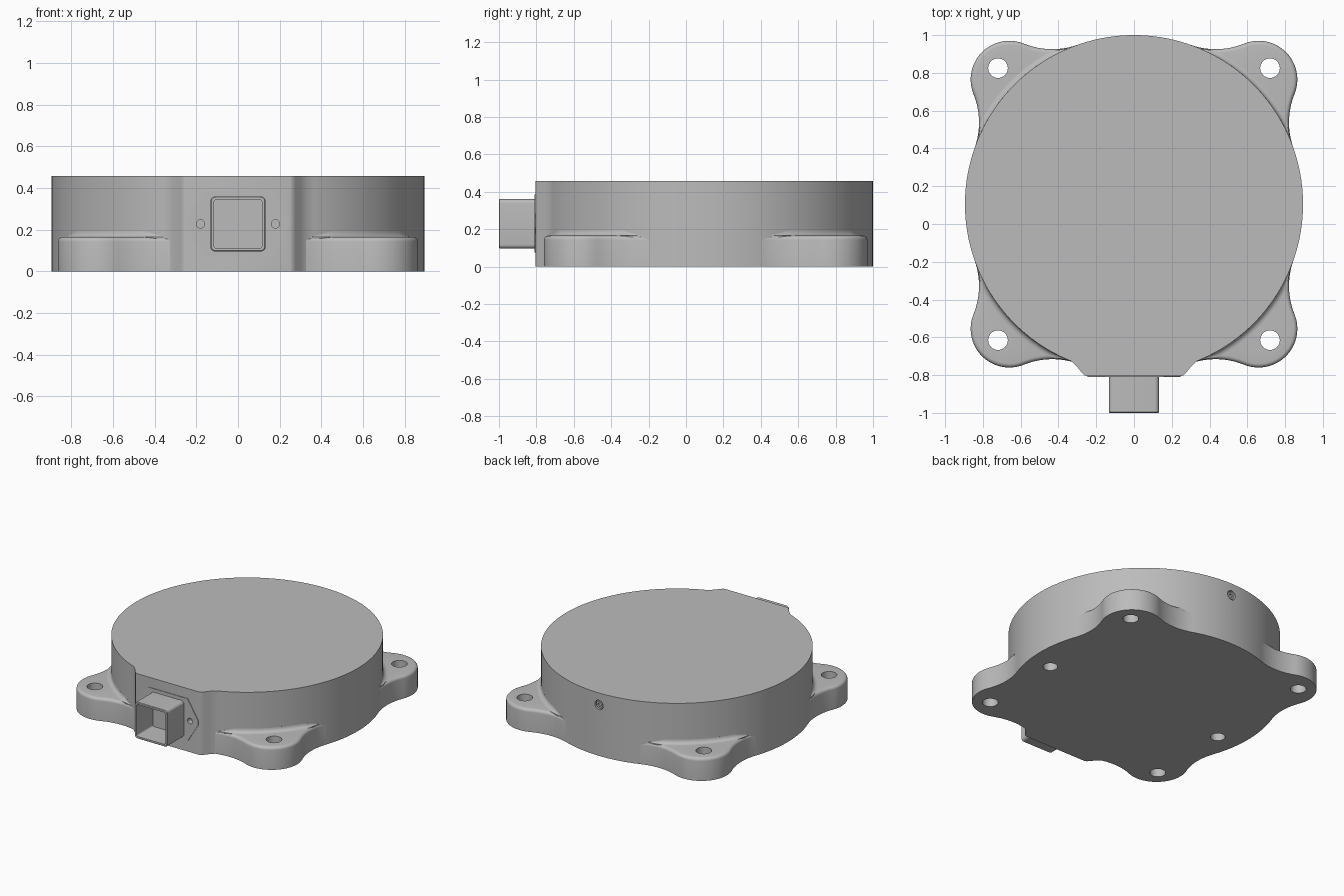
import bpy, bmesh, math
from math import sin, cos, radians, pi
from mathutils import Vector

if "Cube" in bpy.data.objects:
    bpy.data.objects.remove(bpy.data.objects["Cube"], do_unlink=True)

CY = 0.105        # centre of the round housing along y
R = 0.895         # housing radius
H = 0.457         # housing height
LUG_Z = 0.165     # lug height
LUG_R = 0.205     # lug corner radius
LUG_D = 0.933     # lug centre distance from the housing axis
BLEND = 0.4       # concave radius between lug and housing

grey = bpy.data.materials.new("light_grey")
grey.use_nodes = True
colour = (0.5, 0.5, 0.5, 1)
grey.diffuse_color = colour
grey.node_tree.nodes["Principled BSDF"].inputs["Base Color"].default_value = colour


def loft(name, rings, closed=False):
    """Skin a stack of equal rings, capping both ends unless closed."""
    bm = bmesh.new()
    loops = [[bm.verts.new(p) for p in ring] for ring in rings]
    pairs = list(zip(loops, loops[1:]))
    if closed:
        pairs.append((loops[-1], loops[0]))
    else:
        bm.faces.new(loops[0])
        bm.faces.new(loops[-1])
    for a, b in pairs:
        for i in range(len(a)):
            j = (i + 1) % len(a)
            bm.faces.new((a[i], a[j], b[j], b[i]))
    bmesh.ops.recalc_face_normals(bm, faces=bm.faces)
    mesh = bpy.data.meshes.new(name)
    bm.to_mesh(mesh)
    bm.free()
    mesh.materials.append(grey)
    ob = bpy.data.objects.new(name, mesh)
    bpy.context.collection.objects.link(ob)
    return ob


def activate(ob):
    bpy.ops.object.select_all(action='DESELECT')
    ob.select_set(True)
    bpy.context.view_layer.objects.active = ob


def circle_z(x, y, r, z, n=32):
    return [(x + r * cos(2 * pi * i / n), y + r * sin(2 * pi * i / n), z) for i in range(n)]


def circle_y(x, z, r, y, n=32):
    return [(x + r * cos(2 * pi * i / n), y, z + r * sin(2 * pi * i / n)) for i in range(n)]


def drill(ob, rings):
    """Cut a hole with a temporary lofted cutter."""
    cutter = loft("hole_cutter", rings)
    cutter.hide_render = True
    mod = ob.modifiers.new("hole", 'BOOLEAN')
    mod.operation = 'DIFFERENCE'
    mod.solver = 'EXACT'
    mod.object = cutter
    activate(ob)
    bpy.ops.object.modifier_apply(modifier=mod.name)
    bpy.data.objects.remove(cutter, do_unlink=True)


def smooth(ob, angle=30):
    activate(ob)
    bpy.ops.object.shade_smooth_by_angle(angle=radians(angle))


# Round housing with a flat pad on the front
pad = [(0.25, -0.805), (0.264, -0.8), (0.276, -0.787), (0.3, -0.757)]
start = math.asin(0.33 / R)
steps = 140
outline = list(pad)
for i in range(steps + 1):
    a = -pi / 2 + start + (2 * pi - 2 * start) * i / steps
    outline.append((R * cos(a), CY + R * sin(a)))
outline += [(-x, y) for x, y in reversed(pad)]
housing = loft("housing", [[(x, y, z) for x, y in outline] for z in (0, H)])

# Hexagonal connector flange on the pad
half = [(0.16, 0.075), (0.245, 0.212), (0.245, 0.248), (0.16, 0.385)]
hexagon = half + [(-x, z) for x, z in reversed(half)]
flange = loft("connector_flange", [[(x, y, z) for x, z in hexagon] for y in (-0.8, -0.809)])

# Screw holes in the flange, blind holes underneath, recess at the back
for side in (-1, 1):
    for part in (housing, flange):
        drill(part, [circle_y(side * 0.18, 0.228, 0.02, y) for y in (-0.85, -0.77)])
    drill(housing, [circle_z(side * 0.72, 0, 0.048, z) for z in (-0.05, 0.12)])
drill(housing, [circle_y(0, 0.37, 0.034, y) for y in (0.975, 1.05)])
smooth(housing)
smooth(flange)

# Small socket screw in the back recess
screw = loft("back_screw", [circle_y(0, 0.37, r, y) for r, y in
                            ((0.026, 0.97), (0.026, 0.994), (0.013, 0.994), (0.013, 0.982))])
smooth(screw)


# Mounting lugs, blended into the housing by concave arcs
def arc(centre, r, a0, a1, n):
    return [centre + r * Vector((cos(a0 + (a1 - a0) * i / n), sin(a0 + (a1 - a0) * i / n)))
            for i in range(n + 1)]


far = R + BLEND
phi = math.acos((far ** 2 + LUG_D ** 2 - (LUG_R + BLEND) ** 2) / (2 * far * LUG_D))
lug_c = Vector((LUG_D, 0))
blend_c = far * Vector((cos(phi), sin(phi)))
to_blend = blend_c - lug_c
tangent = math.atan2(to_blend.y, to_blend.x)


def lug_outline(inset):
    """Upper half of the outline, then its mirror image."""
    top = arc(lug_c, LUG_R - inset, 0, tangent, 20)
    top += arc(blend_c, BLEND + inset, tangent - pi, phi - pi, 16)[1:]
    return top + [Vector((p.x, -p.y)) for p in reversed(top[1:])]


def place(p, z, turn):
    return (p.x * cos(turn) - p.y * sin(turn),
            CY + p.x * sin(turn) + p.y * cos(turn), z)


layers = [(0, 0)]
for i in range(6):
    a = i * pi / 10
    layers.append((0.022 * (1 - cos(a)), LUG_Z - 0.022 * (1 - sin(a))))

for fore, y_sign in (("back", 1), ("front", -1)):
    for side, x_sign in (("left", 1), ("right", -1)):
        turn = math.atan2(y_sign, x_sign)
        lug = loft(f"{fore}_{side}_lug",
                   [[place(p, z, turn) for p in lug_outline(d)] for d, z in layers])
        drill(lug, [circle_z(x_sign * 0.72, CY + y_sign * 0.72, 0.052, z) for z in (-0.05, 0.3)])
        smooth(lug)

        # Small curved fillet where the lug top meets the housing wall
        sections = []
        for deg in range(-22, 23):
            w = 0.028 * min(1, (22.3 - abs(deg)) / 7)
            profile = [(R - 0.01, LUG_Z - 0.01), (R + w, LUG_Z - 0.01)]
            for k in range(6):
                t = k * pi / 10
                profile.append((R + w * (1 - sin(t)), LUG_Z + w * (1 - cos(t))))
            profile.append((R - 0.01, LUG_Z + w))
            d = Vector((cos(radians(deg)), sin(radians(deg))))
            sections.append([place(d * r, z, turn) for r, z in profile])
        smooth(loft(f"{fore}_{side}_lug_fillet", sections))


# Hollow rectangular connector shell, open at the front
def rounded_rect(hw, hh, r, y, zc=0.228):
    ring = []
    for q, (sx, sz) in enumerate(((1, 1), (-1, 1), (-1, -1), (1, -1))):
        for i in range(6):
            a = (q + i / 5) * pi / 2
            ring.append((sx * (hw - r) + r * cos(a), y, zc + sz * (hh - r) + r * sin(a)))
    return ring


shell = loft("connector_shell", [
    rounded_rect(0.132, 0.132, 0.022, -0.79),
    rounded_rect(0.132, 0.132, 0.022, -0.996),
    rounded_rect(0.128, 0.128, 0.02, -1.0),
    rounded_rect(0.116, 0.116, 0.012, -1.0),
    rounded_rect(0.116, 0.116, 0.012, -0.812)])
smooth(shell)
